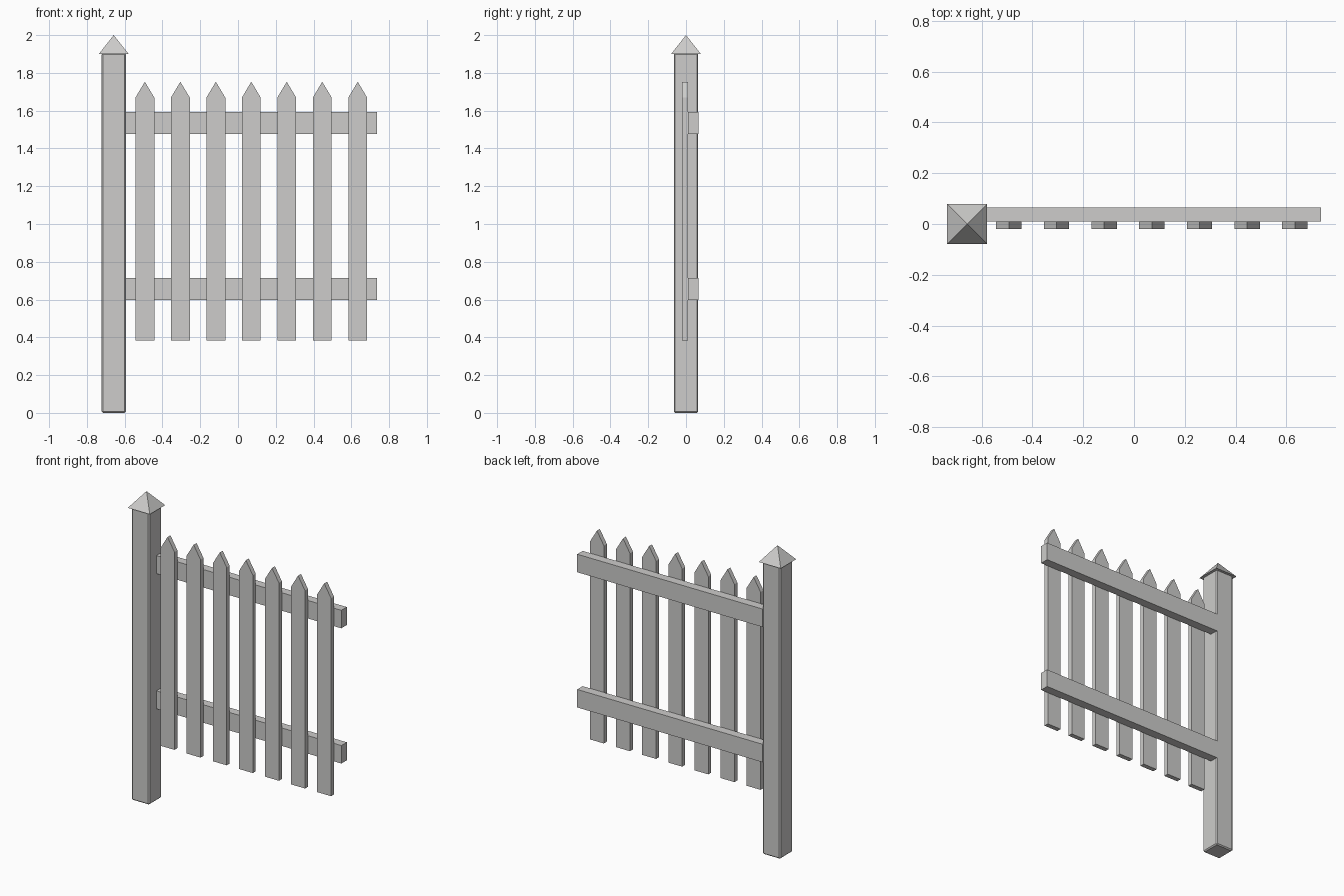
import bpy
import bmesh

if "Cube" in bpy.data.objects:
    bpy.data.objects.remove(bpy.data.objects["Cube"])

wood = bpy.data.materials.new("weathered grey wood")
wood.diffuse_color = (0.61, 0.605, 0.595, 1)
wood.use_nodes = True
wood.node_tree.nodes["Principled BSDF"].inputs["Base Color"].default_value = wood.diffuse_color


def finish(name, bm):
    bmesh.ops.recalc_face_normals(bm, faces=bm.faces)
    mesh = bpy.data.meshes.new(name)
    bm.to_mesh(mesh)
    bm.free()
    mesh.materials.append(wood)
    obj = bpy.data.objects.new(name, mesh)
    bpy.context.collection.objects.link(obj)
    return obj


def prism(name, profile, y0, y1):
    """Extrude an (x, z) outline from y0 to y1."""
    bm = bmesh.new()
    face = bm.faces.new([bm.verts.new((x, y0, z)) for x, z in profile])
    new = bmesh.ops.extrude_face_region(bm, geom=[face])["geom"]
    verts = [v for v in new if isinstance(v, bmesh.types.BMVert)]
    bmesh.ops.translate(bm, verts=verts, vec=(0, y1 - y0, 0))
    return finish(name, bm)


def box(name, x0, x1, y0, y1, z0, z1):
    return prism(name, [(x0, z0), (x1, z0), (x1, z1), (x0, z1)], y0, y1)


POST_X, POST_R = -0.658, 0.064

# Square post with narrow chamfered edges
post = box("post", POST_X - POST_R, POST_X + POST_R, -POST_R, POST_R, 0, 1.905)
bevel = post.modifiers.new("chamfer", 'BEVEL')
bevel.width = 0.007
bevel.segments = 1

# Pyramid cap overhanging the post
bm = bmesh.new()
r = 0.079
base = [bm.verts.new((POST_X + sx * r, sy * r, 1.9))
        for sx, sy in ((-1, -1), (1, -1), (1, 1), (-1, 1))]
apex = bm.verts.new((POST_X, 0, 2.0))
bm.faces.new(base)
for i in range(4):
    bm.faces.new((base[i], base[(i + 1) % 4], apex))
finish("post_cap", bm)

# Two horizontal rails behind the pickets
for name, z0 in (("lower_rail", 0.598), ("upper_rail", 1.477)):
    box(name, POST_X + POST_R - 0.004, 0.736, 0.01, 0.066, z0, z0 + 0.117)

# Seven pointed pickets
for i in range(7):
    x = -0.493 + i * 0.1878
    w = 0.05
    prism(f"picket_{i + 1}",
          [(x - w, 0.383), (x + w, 0.383), (x + w, 1.669),
           (x, 1.753), (x - w, 1.669)], -0.02, 0.01)
